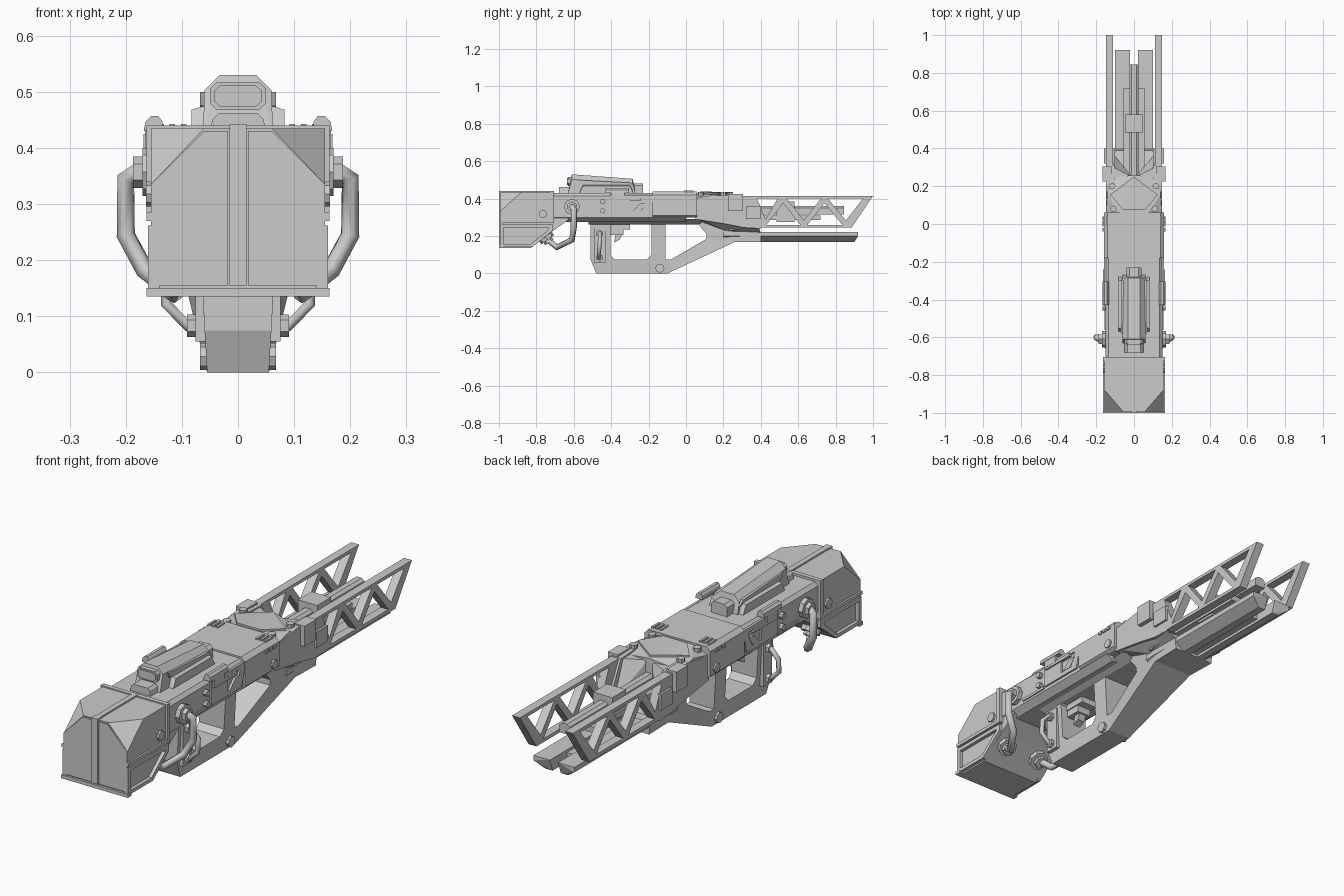
import bpy, bmesh
from mathutils import Matrix, Vector

if "Cube" in bpy.data.objects:
    bpy.data.objects.remove(bpy.data.objects["Cube"])


def finish(name, bm, mirror=False):
    bmesh.ops.recalc_face_normals(bm, faces=bm.faces[:])
    me = bpy.data.meshes.new(name)
    bm.to_mesh(me)
    bm.free()
    ob = bpy.data.objects.new(name, me)
    bpy.context.collection.objects.link(ob)
    if mirror:
        ob.modifiers.new("mirror", 'MIRROR')
    return ob


def plate(name, outline, x0, x1, holes=(), mirror=False, width=None):
    """Side (y, z) outline with holes, extruded across x; width(y, z) scales x."""
    bm = bmesh.new()
    quads, rims = [], ([], [])
    for loop in [outline, *holes]:
        rings = []
        for k, x in enumerate((x0, x1)):
            vs = [bm.verts.new((x * (width(y, z) if width else 1), y, z)) for y, z in loop]
            rims[k].extend(bm.edges.new((vs[i - 1], vs[i])) for i in range(len(vs)))
            rings.append(vs)
        a, b = rings
        quads += [(a[i - 1], a[i], b[i], b[i - 1]) for i in range(len(a))]
    for edges in rims:
        bmesh.ops.triangle_fill(bm, use_beauty=True, edges=edges, normal=(1, 0, 0))
    for q in quads:
        bm.faces.new(q)
    return finish(name, bm, mirror)


def hull(name, pts, sym=True, mirror=False):
    """Convex solid from points; sym adds the points reflected in x."""
    bm = bmesh.new()
    allp = set(pts) | ({(-x, y, z) for x, y, z in pts} if sym else set())
    for p in sorted(allp):
        bm.verts.new(p)
    r = bmesh.ops.convex_hull(bm, input=bm.verts[:])
    junk = {g for g in r["geom_interior"] + r["geom_unused"] if isinstance(g, bmesh.types.BMVert)}
    bmesh.ops.delete(bm, geom=list(junk), context='VERTS')
    bmesh.ops.dissolve_limit(bm, angle_limit=0.01, verts=bm.verts[:], edges=bm.edges[:])
    return finish(name, bm, mirror)


def prism(name, section, y0, y1, sym=True, mirror=False):
    return hull(name, [(x, y, z) for x, z in section for y in (y0, y1)], sym, mirror)


def box(name, x, y, z, mirror=False):
    return hull(name, [(a, b, c) for a in x for b in y for c in z], False, mirror)


def cyl(name, loc, axis, r, depth, n=8, mirror=True):
    bm = bmesh.new()
    m = Matrix.Translation(loc) @ Vector(axis).to_track_quat('Z', 'Y').to_matrix().to_4x4()
    bmesh.ops.create_cone(bm, cap_ends=True, segments=n, radius1=r, radius2=r, depth=depth, matrix=m)
    return finish(name, bm, mirror)


def tube(name, pts, r):
    cu = bpy.data.curves.new(name, 'CURVE')
    cu.dimensions = '3D'
    cu.bevel_depth, cu.bevel_resolution, cu.use_fill_caps = r, 1, True
    sp = cu.splines.new('POLY')
    sp.points.add(len(pts) - 1)
    for p, co in zip(sp.points, pts):
        p.co = (*co, 1)
    tmp = bpy.data.objects.new(name + "_path", cu)
    bpy.context.collection.objects.link(tmp)
    bpy.context.view_layer.update()
    me = bpy.data.meshes.new_from_object(tmp.evaluated_get(bpy.context.evaluated_depsgraph_get()))
    bpy.data.objects.remove(tmp)
    bm = bmesh.new()
    bm.from_mesh(me)
    return finish(name, bm, True)


# Stock: upper block with cut rear corners, lower wedge, rims and frames
hull("stock_block", [(.155, -.715, .435), (.155, -.715, .275), (.155, -.99, .275), (.155, -.88, .435),
                     (.06, -.99, .435), (.155, -.99, .335)])
plate("stock_wedge", [(-.99, .28), (-.99, .135), (-.83, .135), (-.71, .228), (-.63, .285), (-.63, .30), (-.99, .30)],
      -.145, .145)
box("butt_panel", (.018, .155), (-.995, -.98), (.155, .335), True)
hull("butt_panel_upper", [(x, y, z) for y in (-.995, -.98) for x, z in
                          ((.018, .335), (.155, .335), (.06, .43), (.018, .43))], False, True)
box("butt_spine", (-.015, .015), (-1, -.97), (.155, .442))
box("stock_top_spine", (-.012, .012), (-1, -.71), (.43, .442))
box("butt_base_rim", (-.163, .163), (-1, -.975), (.135, .15))
prism("stock_front_rim", [(.163, .27), (.163, .44)], -.725, -.705)
plate("stock_side_band", [(-.995, .27), (-.71, .27), (-.71, .285), (-.995, .285)], .15, .163, mirror=True)
plate("stock_lower_frame", [(-.995, .262), (-.71, .262), (-.71, .23), (-.82, .142), (-.995, .142)], .14, .16,
      [[(-.975, .245), (-.735, .245), (-.735, .235), (-.83, .158), (-.975, .158)]], True)
cyl("stock_bolt", (.156, -.765, .318), (1, 0, 0), .022, .016)

# Main body
prism("receiver", [(.135, .43), (.15, .415), (.15, .30), (.12, .275)], -.72, 0)
prism("receiver_shell", [(.14, .437), (.16, .42), (.16, .31), (.145, .30)], -.18, .06)
prism("receiver_underside", [(.12, .29), (.07, .262)], -.52, .08)
plate("side_panel", [(-.41, .42), (-.17, .42), (-.20, .315), (-.41, .315)], .148, .158,
      [[(-.30, .40), (-.21, .40), (-.235, .335), (-.30, .335)]], True)
plate("side_panel_wedge", [(-.285, .335), (-.24, .335), (-.21, .375), (-.245, .375)], .148, .16, mirror=True)
box("side_rib", (.148, .165), (-.40, -.24), (.39, .405), True)
box("side_strip", (.148, .156), (-.56, -.42), (.31, .322), True)
for y, z, r in ((-.445, .385, .014), (-.445, .335, .014), (.02, .335, .02)):
    cyl("side_bolt", (.157, y, z), (1, 0, 0), r, .022)
prism("side_rail", [(.132, .43), (.168, .43), (.165, .447), (.155, .457), (.142, .457), (.135, .447)],
      -.43, -.305, False, True)
box("side_rail_mount", (.13, .166), (-.40, -.33), (.40, .435), True)
for i in range(3):
    y = -.01 + i * .027
    box("side_vent", (.155, .166), (y - .03, y - .012), (.405, .418), True)
    box("top_vent", (.092 + i * .02, .102 + i * .02), (-.01, .04), (.43, .443), True)

# Front housing with faceted roof and forked arms
hexa = [(.06, .07, .43), (.14, .155, .42), (0, .26, .425)]
hull("front_housing", hexa + [(.148, .05, .40), (.148, .05, .29), (.148, .24, .40), (.148, .24, .26),
                              (.07, .05, .43), (0, .26, .25)])
hull("roof_plate", [(x * .9, y, z + d) for x, y, z in
                    ((.065, .075, .43), (.14, .155, .423), (0, .25, .427)) for d in (0, .008)])
plate("fork_arm", [(.06, .40), (.20, .42), (.31, .415), (.40, .24), (.31, .245), (.06, .295)], .10, .148, mirror=True)
hull("fork_inner_slope", [(.01, .25, .41), (.11, .30, .41), (.11, .23, .41), (.01, .25, .23), (.11, .37, .23),
                          (.11, .23, .23)], False, True)
box("fork_clamp", (.118, .168), (.225, .305), (.335, .425), True)
box("fork_side_block", (.14, .158), (.32, .40), (.29, .36), True)
for x, y in ((.11, .08), (.115, .20)):
    cyl("roof_bolt", (x, y, .425), (0, 0, 1), .017, .02)

# Open truss rails
T, B = .40, .26
nodes = [(.41, B), (.52, T), (.63, B), (.74, T), (.855, B), (.965, T)]
holes = [[(.38, T), (.49, T), (.425, .29)]]
for (a, za), (n, zn), (b, _) in zip(nodes, nodes[1:], nodes[2:]):
    h = .019
    holes.append([(a + h, za), (b - h, za), (n, za + (zn - za) * (1 - 2 * h / (b - a)))])
plate("truss_rail", [(.29, .413), (1, .415), (.885, .245), (.36, .245), (.29, .28)], .11, .148, holes, True)

# Central rod and its carriage
prism("centre_rod", [(.025, .315), (.025, .35), (.012, .36)], .22, .845)
box("rod_carriage", (-.047, .047), (.485, .58), (.275, .385))
box("rod_rail", (-.055, .055), (.25, .72), (.285, .31))

# Lower twin barrel
hull("lower_barrel", [(x, y, z) for x, z in ((.02, .222), (.10, .222), (.10, .20), (.055, .168), (.02, .168))
                      for y in (.2, .90 if z < .19 else .92)], False, True)
box("barrel_core", (-.022, .022), (.2, .80), (.18, .21))

# Grip, guard and keel in one pierced frame
plate("grip_frame", [(-.51, .28), (-.51, .075), (-.48, 0), (-.10, 0), (.26, .168), (.40, .168), (.40, .222),
                     (.25, .225), (.10, .29)], -1, 1,
      [[(-.405, .255), (-.405, .10), (-.38, .075), (-.21, .075), (-.185, .10), (-.185, .255), (-.20, .27),
        (-.39, .27)],
       [(-.11, .27), (-.11, .075), (-.08, .075), (.11, .185), (.11, .21), (.06, .27)]],
      width=lambda y, z: .055 + .06 * min(z, .25) + (max(0, min(.035, .12 * y)) if z > .1 else 0))
hull("keel", [(.148, .06, .295), (.148, .39, .245), (.095, .40, .215), (.09, .22, .225), (.06, .08, .275)])
box("grip_side_plate", (.055, .076), (-.492, -.43), (.055, .25), True)
cyl("grip_pivot", (.058, -.14, .028), (1, 0, 0), .024, .02)
box("trigger_step_a", (-.04, .04), (-.41, -.30), (.235, .275))
box("trigger_step_b", (-.035, .035), (-.41, -.335), (.205, .24))
plate("trigger", [(-.375, .21), (-.34, .21), (-.355, .18), (-.385, .165)], -.018, .018)

# Grip loops
tube("grip_loop", [(.06, -.465, .083), (.09, -.465, .083), (.128, -.465, .122), (.128, -.46, .18),
                   (.095, -.46, .215), (.06, -.46, .215)], .011)
for z in (.083, .215):
    cyl("grip_loop_socket", (.08, -.462, z), (1, 0, 0), .02, .022, 6)

# Hoses from the body sides to the sloped underside of the stock
tube("hose", [(.15, -.61, .355), (.18, -.61, .357), (.20, -.60, .345), (.20, -.60, .245), (.165, -.61, .18),
              (.115, -.69, .14), (.09, -.75, .19)], .017)
cyl("hose_hub", (.155, -.61, .357), (1, 0, 0), .043, .03)
cyl("hose_collar", (.175, -.61, .357), (1, 0, 0), .028, .025, 6)
cyl("hose_end_hub", (.088, -.748, .192), (0, .6, -.8), .042, .03)
cyl("hose_end_collar", (.09, -.738, .177), (0, .6, -.8), .027, .025, 6)

# Sight: octagonal hood, window frame, flanges and feet
hood = [(-.61, .022), (-.285, -.002)]
hull("sight_hood", [(x, y, z + d - .022) for y, d in hood for x, z in ((.033, .53), (.06, .503))]
     + [(.062, -.63, .43), (.062, -.27, .43), (.06, -.62, .465)])
win = [(.038, .468), (.05, .48), (.05, .505), (.038, .517)]
prism("sight_window_rim", win, -.632, -.60)
prism("sight_window_glass", [(x * .85, .493 + (z - .493) * .75) for x, z in win], -.637, -.60)
prism("sight_nose", [(.04, .43), (.04, .47), (.025, .482)], -.29, -.23)
prism("sight_rear_foot", [(.05, .43), (.045, .452), (.035, .462)], -.68, -.59)
hull("sight_flange", [(.083, y, .43) for y in (-.57, -.28)] + [(.083, y, .468) for y in (-.55, -.30)]
     + [(.05, y, .478) for y in (-.55, -.30)] + [(.05, y, .43) for y in (-.57, -.28)], False, True)
plate("sight_side_frame", [(-.58, .50), (-.30, .485), (-.28, .465), (-.57, .475)], .055, .068, mirror=True)
